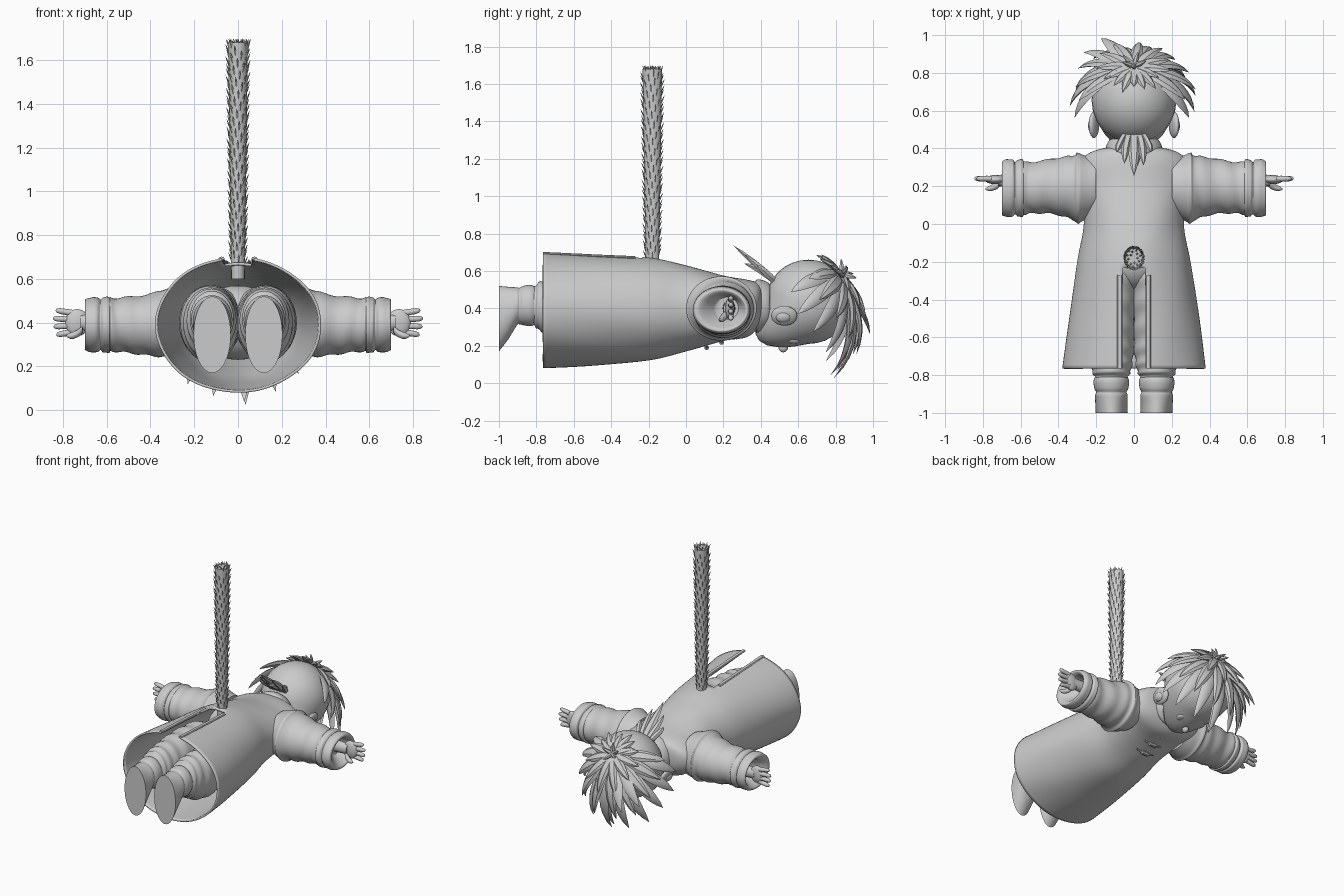
import bpy, bmesh, math, random
from mathutils import Vector as V, Matrix

random.seed(4)
if "Cube" in bpy.data.objects:
    bpy.data.objects.remove(bpy.data.objects["Cube"], do_unlink=True)

grey = bpy.data.materials.new("light grey")
grey.use_nodes = True
grey.diffuse_color = (0.6, 0.6, 0.6, 1)
grey.node_tree.nodes["Principled BSDF"].inputs["Base Color"].default_value = (0.6, 0.6, 0.6, 1)
X, Y, Z = V((1, 0, 0)), V((0, 1, 0)), V((0, 0, 1))


def finish(bm, name, angle=40):
    bmesh.ops.recalc_face_normals(bm, faces=bm.faces)
    me = bpy.data.meshes.new(name)
    bm.to_mesh(me)
    bm.free()
    me.materials.append(grey)
    me.shade_smooth()
    me.set_sharp_from_angle(angle=math.radians(angle))
    ob = bpy.data.objects.new(name, me)
    bpy.context.collection.objects.link(ob)
    return ob


def smooth(rows, n):
    """Catmull-Rom samples through profile rows."""
    out = []
    for i in range(len(rows) - 1):
        p = [rows[max(0, min(len(rows) - 1, i + k))] for k in (-1, 0, 1, 2)]
        for j in range(n):
            t = j / n
            out.append([b + .5 * t * (c - a + t * (2*a - 5*b + 4*c - d + t * (3*(b - c) + d - a)))
                        for a, b, c, d in zip(*p)])
    return out + [list(rows[-1])]


def tube(bm, rings, seg, fold=None, caps=True):
    """Loft through rings of (centre, u, v); fold(i, angle) scales the radius."""
    loops = []
    for i, (c, u, v) in enumerate(rings):
        loop = []
        for k in range(seg):
            a = math.tau * k / seg
            f = fold(i, a) if fold else 1
            loop.append(bm.verts.new(c + (u * math.cos(a) + v * math.sin(a)) * f))
        loops.append(loop)
    for p, q in zip(loops, loops[1:]):
        for k in range(seg):
            m = (k + 1) % seg
            bm.faces.new((p[k], p[m], q[m], q[k]))
    if caps:
        bm.faces.new(loops[0])
        bm.faces.new(loops[-1])


def ball(bm, loc, size, rot=None):
    m = Matrix.Translation(loc) @ (rot or Matrix()) @ Matrix.Diagonal((*size, 1))
    return bmesh.ops.create_uvsphere(bm, u_segments=24, v_segments=16, radius=1, matrix=m)["verts"]


def spike(bm, pts, side, width, thick, seg=6):
    """Flat pointed lock following pts, wide along side."""
    n = len(pts) - 1
    rings = []
    for i, p in enumerate(pts):
        tan = (pts[min(i + 1, n)] - pts[max(i - 1, 0)]).normalized()
        t = i / n
        w = max(.01, (.65 + 1.4 * t) * (1 - t) ** .8)
        rings.append((p, side * width * w, tan.cross(side).normalized() * thick * w))
    tube(bm, rings, seg)


def bend(a, b, c, n=7):
    return [a * (1 - t) ** 2 + b * 2 * t * (1 - t) + c * t * t for t in (i / n for i in range(n + 1))]


# Coat: open bell with a slit down the back
bm = bmesh.new()
profile = smooth([(-.765, .38, .39, .31), (-.5, .345, .39, .297), (-.2, .3, .395, .275),
                  (0, .265, .4, .23), (.2, .28, .4, .175), (.32, .285, .4, .155),
                  (.38, .23, .415, .125), (.41, .12, .43, .09)], 8)
tube(bm, [(V((0, y, z)), X * rx, Z * rz) for y, rx, z, rz in profile], 96,
     lambda i, a: 1 + .007 * math.sin(5 * a + i * .22) * math.sin(i * .11 + 2 * a), caps=False)
slit = [f for f in bm.faces if f.calc_center_median().z > .5 and f.calc_center_median().y < -.24
        and abs(f.calc_center_median().x) < .068]
bmesh.ops.delete(bm, geom=slit, context="FACES")
coat = finish(bm, "coat")
mod = coat.modifiers.new("cloth thickness", "SOLIDIFY")
mod.thickness = .012

# Raised placket strip either side of the slit
bm = bmesh.new()
for s in (1, -1):
    tube(bm, [(V((s * .075, y, z + rz * .98)), X * .014, Z * .008) for y, rx, z, rz in profile if y < -.24], 8)
finish(bm, "slit_edges")

# Sleeves with armhole seam and turned-in cuffs
bm = bmesh.new()
sleeve = smooth([(.2, .2, .4, .15, .14), (.275, .19, .4, .178, .165), (.3, .19, .4, .188, .172),
                 (.32, .19, .4, .172, .158), (.4, .2, .39, .152, .142), (.5, .195, .39, .138, .128),
                 (.575, .19, .39, .138, .122), (.59, .19, .39, .152, .128), (.615, .19, .39, .15, .126),
                 (.63, .19, .39, .138, .116), (.645, .19, .39, .152, .126), (.685, .19, .39, .15, .122),
                 (.7, .19, .39, .135, .11), (.685, .2, .39, .11, .09), (.62, .22, .4, .06, .06)], 5)
for s in (1, -1):
    tube(bm, [(V((s * x, y, z)), Y * ry, Z * rz) for x, y, z, ry, rz in sleeve], 48,
         lambda i, a: 1 + (.03 if 16 < i < 33 else .008) * math.sin(i * 1.1 + 1.5 * math.sin(a + i * .1)))
finish(bm, "sleeves", 60)

# Hands
bm = bmesh.new()
for s in (1, -1):
    tube(bm, [(V((s * x, .23, .4)), Y * r, Z * r * 1.2) for x, r in ((.6, .035), (.68, .032), (.72, .03))], 16)
    ball(bm, (s * .735, .235, .4), (.055, .024, .062))
    for k in range(4):
        a = V((s * .755, .24, .357 + .029 * k))
        b = V((s * (.85 - .012 * abs(k - 1.6)), .24, .345 + .037 * k))
        tube(bm, [(a.lerp(b, t), Y * r, Z * r) for t, r in
                  ((0, .015), (.3, .0155), (.5, .0145), (.75, .014), (.93, .01), (1, .003))], 10)
    thumb = bend(V((s * .71, .215, .37)), V((s * .74, .19, .335)), V((s * .785, .185, .34)), 5)
    tube(bm, [(p, Y * r, Z * r) for p, r in zip(thumb, (.016, .019, .018, .017, .014, .005))], 10)
finish(bm, "hands", 60)

# Baggy trousers, ankle wraps and shoes
bm = bmesh.new()
leg = smooth([(-.12, .08, .4, .08, .1), (-.25, .11, .41, .13, .15), (-.45, .13, .4, .135, .165),
              (-.65, .125, .39, .125, .165), (-.77, .12, .41, .105, .135), (-.815, .12, .41, .085, .1)], 8)
shoe = smooth([(-.8, .12, .415, .08, .098), (-.83, .12, .415, .094, .11), (-.87, .12, .415, .09, .105),
               (-.89, .12, .412, .08, .098), (-.905, .12, .41, .086, .102), (-.95, .12, .375, .085, .14),
               (-1, .118, .345, .085, .175)], 4)
for s in (1, -1):
    tube(bm, [(V((s * x, y, z)), X * rx, Z * rz) for y, x, z, rx, rz in leg], 36,
         lambda i, a: 1 + .035 * math.sin(i * 1.3 + 2 * math.sin(a)))
ball(bm, (0, -.2, .4), (.2, .16, .17))
finish(bm, "trousers", 60)
bm = bmesh.new()
for s in (1, -1):
    tube(bm, [(V((s * x, y, z)), X * rx, Z * rz) for y, x, z, rx, rz in shoe], 36)
finish(bm, "shoes", 45)

# Neck and rolled collar
bm = bmesh.new()
tube(bm, [(V((0, y, .42)), X * .1, Z * .095) for y in (.33, .4, .5)], 32)
tube(bm, [(V((0, y, z)), X * r, Z * r * .95) for y, r, z in
          smooth([(.36, .1, .42), (.375, .15, .41), (.41, .148, .41), (.445, .13, .41), (.45, .1, .42)], 4)], 40)
finish(bm, "neck_and_collar", 60)

# Chest toggles
bm = bmesh.new()
for y in (.27, .19, .11):
    z = .26 - (.32 - y) * .36
    tube(bm, [(V((x, y, z + abs(x) * .2)), Y * r, Z * r) for x, r in
              ((-.07, .004), (-.03, .007), (-.025, .013), (.025, .013), (.03, .007), (.07, .004))], 8)
finish(bm, "toggles")

# Head with the jaw drawn forward, ears, nose and eyes
bm = bmesh.new()
for v in ball(bm, (0, 0, 0), (1, 1, 1)):
    x, y, z = v.co
    k = 2 * y * z if y < 0 and z < 0 else 0
    v.co = (x * .225 * (1 - .15 * k), .655 + y * .23 - .1 * k, .435 + z * .225 - .05 * k)
finish(bm, "head", 80)
bm = bmesh.new()
for s in (1, -1):
    turn = Matrix.Rotation(s * .35, 4, "Y")
    ball(bm, (s * .212, .525, .36), (.022, .07, .055), turn)
    ball(bm, (s * .222, .52, .352), (.02, .04, .03), turn)
finish(bm, "ears", 60)
bm = bmesh.new()
ball(bm, (0, .52, .19), (.02, .025, .025))
for s in (1, -1):
    ball(bm, (s * .075, .575, .228), (.035, .04, .018))
finish(bm, "nose_and_eyes", 60)

# Hair: locks sweeping over the skull from the crown
head = V((0, .66, .435))
crown, fore = V((0, .77, .64)), V((0, .64, -.77))
bm = bmesh.new()


def lock(az, start, end, reach, width):
    a = math.radians(az)
    out = fore * math.cos(a) + X * math.sin(a)
    side = X * math.cos(a) - fore * math.sin(a)
    pts = []
    for i in range(9):
        t = i / 8
        th = math.radians(start + (end - start) * t)
        pts.append(head + (crown * math.cos(th) + out * math.sin(th)) * (.222 + (reach - .222) * t ** 1.5))
    spike(bm, pts, side, width, .02)


for start, end, step, grow, width in ((5, 58, 30, .5, .04), (28, 88, 24, .8, .048), (48, 112, 21, 1, .05)):
    az = -115 + start * .3
    while az < 116:
        front = .5 + .5 * math.cos(math.radians(az * 1.3))
        lock(az, start, end + random.uniform(-6, 4) - 14 * (1 - front),
             .235 + grow * (.075 + .115 * front) + random.uniform(-.015, .01), width)
        az += step
for az in range(120, 241, 20):
    lock(az, 3, 36 + (az % 3) * 4, .26, .032)
lock(-27, 30, 70, .405, .05)
lock(-45, 30, 75, .39, .05)
lock(5, 40, 112, .43, .05)
for az in (-60, 20, 100, 180, 250):
    lock(az, -4, 14, .285, .018)
finish(bm, "hair", 35)

# Tufted lock at the nape
bm = bmesh.new()
for x, y, z, w in ((0, .255, .735, .04), (.05, .31, .69, .03), (-.05, .32, .68, .03),
                   (.09, .38, .63, .025), (-.09, .38, .62, .025), (.02, .31, .64, .03)):
    spike(bm, bend(V((x * .4, .49, .53)), V((x, .41, .61)), V((x, y, z))), X, w, .025)
finish(bm, "nape_hair", 35)

# Furry tail with tufts and a ragged tip
bm = bmesh.new()
tail = [(.6 + .054 * i, .031 + .0007 * i) for i in range(21)]
tube(bm, [(V((0, -.18, z)), X * r, Y * r * 1.15) for z, r in tail], 16)
for i in range(230):
    t = i / 229
    a = i * 2.4
    d = V((math.cos(a), math.sin(a) * 1.15, 0))
    r = .028 + .014 * t
    p = V((0, -.18, .66 + .97 * t)) + d * r
    spike(bm, bend(p, p + Z * .02 + d * .006, p + Z * .045 + d * .017, 3), V((-d.y, d.x, 0)).normalized(), .008, .004, 4)
for i in range(22):
    a = i * 2.4
    d = V((math.cos(a), math.sin(a), 0))
    p = V((0, -.18, 1.64)) + d * .042 * math.sqrt((i + 1) / 22)
    spike(bm, bend(p, p + Z * .03, p + Z * .058 + d * .018, 3), V((-d.y, d.x, 0)), .009, .007, 4)
finish(bm, "tail", 40)
